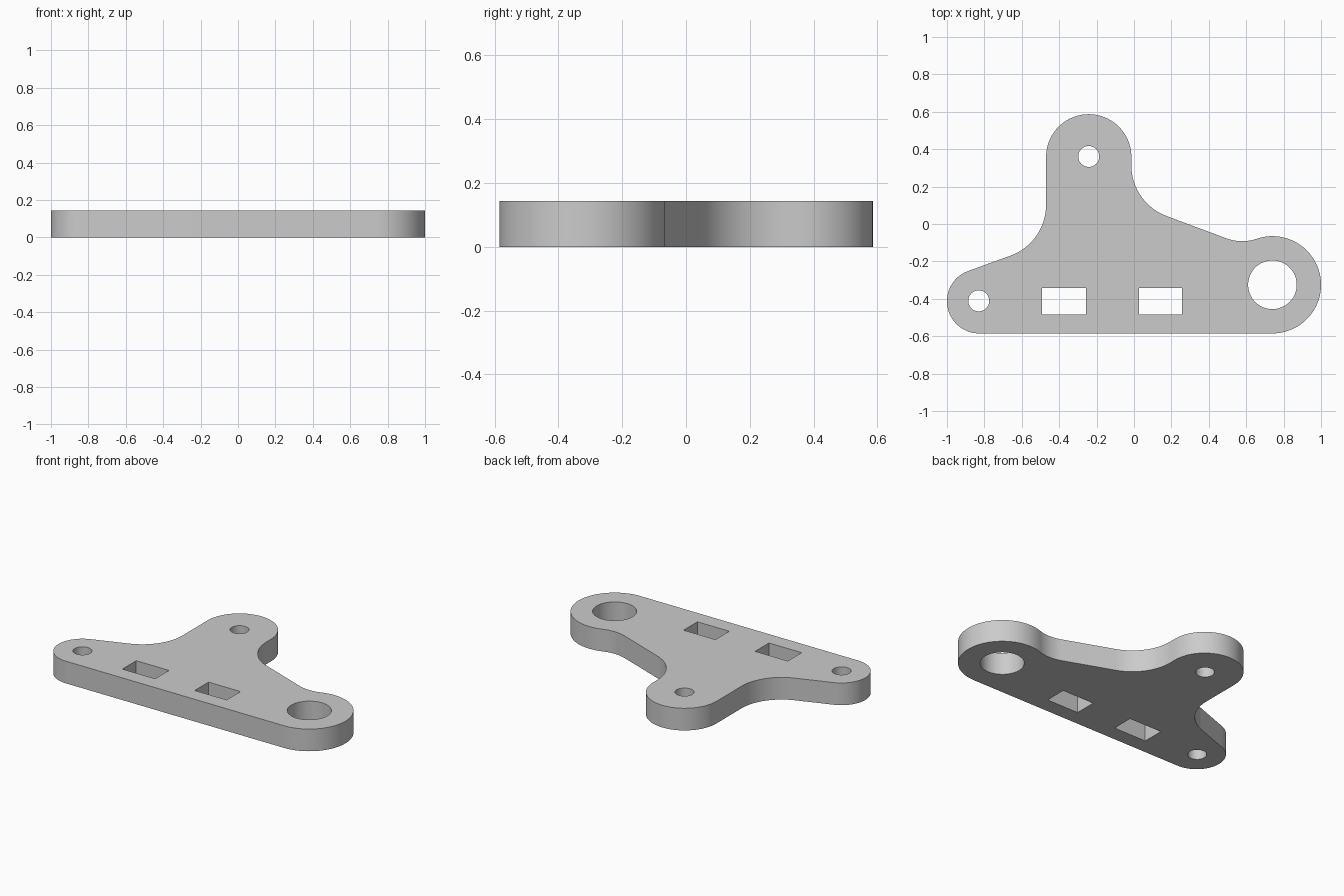
import bpy
import bmesh
from math import radians, cos, sin

cube = bpy.data.objects.get("Cube")
if cube:
    bpy.data.objects.remove(cube, do_unlink=True)

THICKNESS = 0.144


def arc(x, y, r, start, end, steps=24):
    """Points along an arc, angles in degrees."""
    angles = [radians(start + (end - start) * i / steps) for i in range(steps + 1)]
    return [(x + r * cos(a), y + r * sin(a)) for a in angles]


def circle(x, y, r):
    return arc(x, y, r, 0, 360, 48)[:-1]


def rectangle(x0, x1, y0, y1):
    return [(x0, y0), (x1, y0), (x1, y1), (x0, y1)]


# Outer edge: three rounded lobes joined by straight runs and fillets
outline = (
    arc(0.74, -0.325, 0.26, -90, 109, 48)       # large lobe
    + arc(0.578, 0.148, 0.24, -71, -110, 12)    # fillet beside large lobe
    + arc(0.276, 0.314, 0.29, -110, -180)       # fillet left of the arm
    + arc(-0.242, 0.359, 0.228, 0, 180, 40)     # back lobe
    + arc(-0.76, 0.103, 0.29, 0, -70)           # fillet right of the arm
    + arc(-0.828, -0.413, 0.172, 110, 270, 36)  # small lobe
)

# Pivot holes and rectangular slots
holes = [
    circle(0.74, -0.325, 0.13),
    circle(-0.242, 0.361, 0.056),
    circle(-0.83, -0.411, 0.056),
    rectangle(-0.492, -0.257, -0.484, -0.342),
    rectangle(0.028, 0.257, -0.484, -0.342),
]

# Fill the profile and extrude it into a plate
bm = bmesh.new()
edges = []
for loop in [outline] + holes:
    verts = [bm.verts.new((x, y, 0)) for x, y in loop]
    edges += [bm.edges.new((v, verts[i - 1])) for i, v in enumerate(verts)]
bmesh.ops.triangle_fill(bm, edges=edges, use_beauty=True, normal=(0, 0, 1))
result = bmesh.ops.extrude_face_region(bm, geom=bm.faces[:], use_keep_orig=True)
top = [g for g in result["geom"] if isinstance(g, bmesh.types.BMVert)]
bmesh.ops.translate(bm, verts=top, vec=(0, 0, THICKNESS))
bmesh.ops.recalc_face_normals(bm, faces=bm.faces[:])

mesh = bpy.data.meshes.new("bracket_plate")
bm.to_mesh(mesh)
bm.free()
plate = bpy.data.objects.new("bracket_plate", mesh)
bpy.context.collection.objects.link(plate)

# Plain grey finish
grey = bpy.data.materials.new("light_grey")
grey.use_nodes = True
colour = (0.6, 0.6, 0.6, 1)
grey.diffuse_color = colour
grey.node_tree.nodes["Principled BSDF"].inputs["Base Color"].default_value = colour
mesh.materials.append(grey)

# Smooth rounded walls, crisp rims
bpy.ops.object.select_all(action="DESELECT")
plate.select_set(True)
bpy.context.view_layer.objects.active = plate
bpy.ops.object.shade_smooth_by_angle(angle=radians(30))
